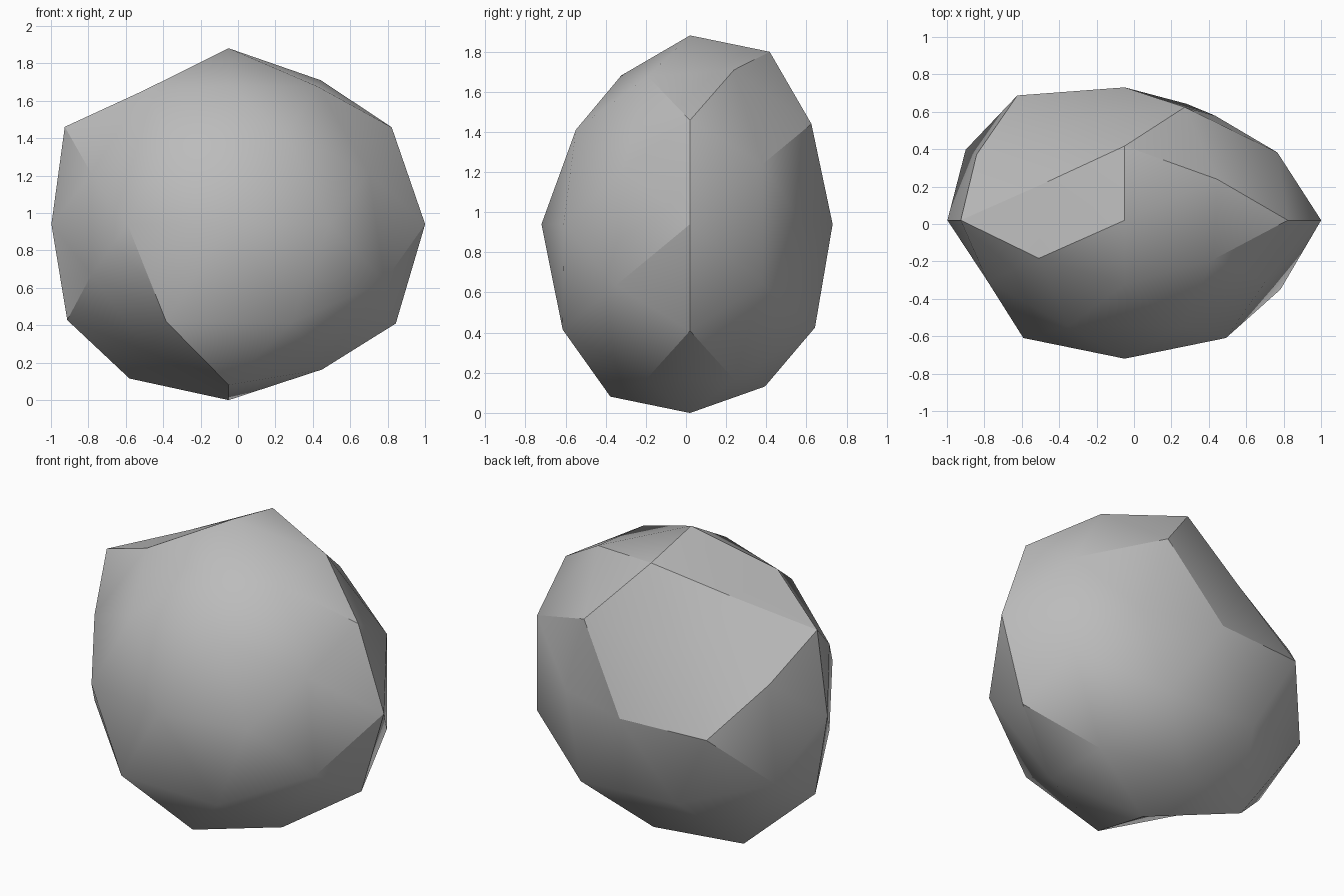
import bpy
import bmesh
import math
from itertools import product
from mathutils import Vector

cube = bpy.data.objects.get("Cube")
if cube:
    bpy.data.objects.remove(cube, do_unlink=True)

# Overall size of the boulder
CENTER = Vector((-0.05, 0.02, 0.94))
SCALE = Vector((1.03, 0.74, 0.99))

# Directions of a once-divided icosahedron, with a bulge factor for each
# sign choice in the order +++, ++-, +-+, +--, -++, -+-, --+, ---
PHI = (1 + math.sqrt(5)) / 2
GROUPS = [
    ((1, 0, 0), (1.02, 0.92)),
    ((0, 1, 0), (0.96, 1.0)),
    ((0, 0, 1), (0.95, 0.95)),
    ((PHI, 0, 1), (0.995, 1.02, 1.0, 0.985)),
    ((0, 1, PHI), (1.02, 0.96, 0.88, 1.02)),
    ((1, PHI, 0), (0.89, 1.0, 1.06, 1.0)),
    ((PHI, 1, PHI * PHI), (0.96, 0.97, 0.92, 0.97, 0.85, 1.03, 0.89, 0.85)),
    ((1, PHI * PHI, PHI), (1.01, 1.04, 0.95, 1.06, 0.88, 1.0, 0.95, 1.05)),
    ((PHI * PHI, PHI, 1), (0.98, 0.98, 0.9, 1.0, 0.95, 1.02, 0.88, 0.88)),
]


def signed(direction):
    """All sign variants of a direction, positive first."""
    choices = [(c, -c) if c else (0,) for c in direction]
    return [Vector(v).normalized() for v in product(*choices)]


# Boulder: skin the regular ball first, then push each corner in or out
bm = bmesh.new()
bulge = {}
for direction, factors in GROUPS:
    for point, factor in zip(signed(direction), factors):
        bulge[bm.verts.new(point)] = factor
bmesh.ops.convex_hull(bm, input=bm.verts[:])
for vert, factor in bulge.items():
    vert.co = CENTER + vert.co * SCALE * factor
bmesh.ops.recalc_face_normals(bm, faces=bm.faces[:])

mesh = bpy.data.meshes.new("boulder")
bm.to_mesh(mesh)
bm.free()
boulder = bpy.data.objects.new("boulder", mesh)
bpy.context.collection.objects.link(boulder)

# Stone colour
stone = bpy.data.materials.new("grey stone")
stone.use_nodes = True
grey = (0.5, 0.5, 0.5, 1)
stone.diffuse_color = grey
stone.node_tree.nodes["Principled BSDF"].inputs["Base Color"].default_value = grey
mesh.materials.append(stone)

# Soft shading with the sharper ridges kept
bpy.ops.object.select_all(action="DESELECT")
boulder.select_set(True)
bpy.context.view_layer.objects.active = boulder
bpy.ops.object.shade_smooth_by_angle(angle=math.radians(30))
